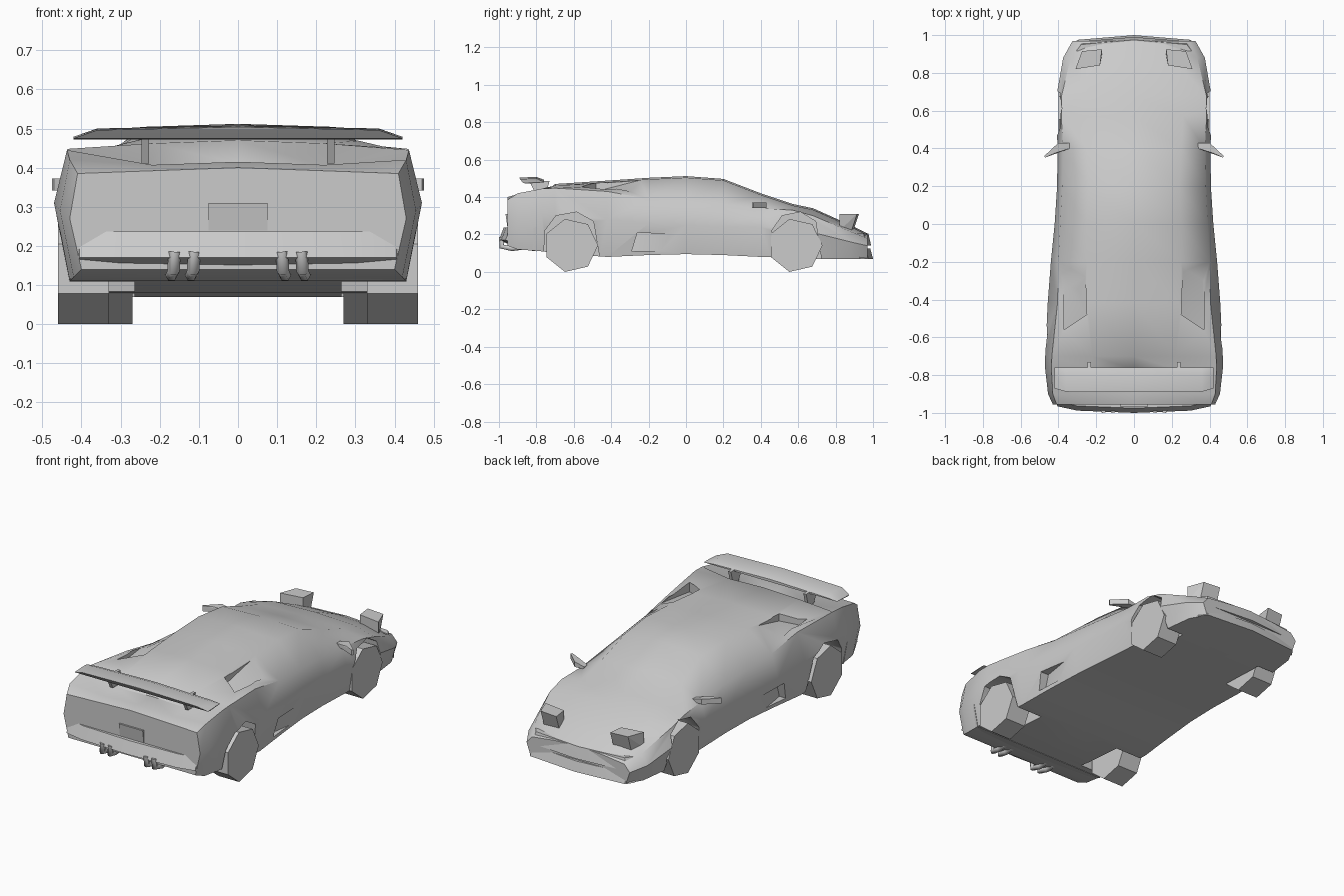
import bpy
import bmesh
import math

default = bpy.data.objects.get("Cube")
if default:
    bpy.data.objects.remove(default, do_unlink=True)

# One plain grey for everything
grey = bpy.data.materials.new("plain grey")
grey.use_nodes = True
GREY = (0.6, 0.6, 0.6, 1)
grey.diffuse_color = GREY
grey.node_tree.nodes["Principled BSDF"].inputs["Base Color"].default_value = GREY


def finish(name, bm):
    """Turn a bmesh into a linked grey object with outward normals."""
    bmesh.ops.recalc_face_normals(bm, faces=bm.faces[:])
    mesh = bpy.data.meshes.new(name)
    bm.to_mesh(mesh)
    bm.free()
    mesh.materials.append(grey)
    obj = bpy.data.objects.new(name, mesh)
    bpy.context.collection.objects.link(obj)
    return obj


def shade(obj, degrees=40):
    bpy.ops.object.select_all(action='DESELECT')
    obj.select_set(True)
    bpy.context.view_layer.objects.active = obj
    bpy.ops.object.shade_smooth_by_angle(angle=math.radians(degrees))


def hull(name, points, side=1):
    """Convex solid around a few points, optionally flipped in x."""
    bm = bmesh.new()
    for x, y, z in points:
        bm.verts.new((side * x, y, z))
    result = bmesh.ops.convex_hull(bm, input=bm.verts[:])
    loose = set(result["geom_interior"]) | set(result["geom_unused"])
    bmesh.ops.delete(bm, geom=[v for v in loose if isinstance(v, bmesh.types.BMVert)],
                     context='VERTS')
    bmesh.ops.dissolve_limit(bm, angle_limit=math.radians(1),
                             verts=bm.verts[:], edges=bm.edges[:])
    return finish(name, bm)


def both(points):
    """Half outline plus its mirror image."""
    return points + [(-x, y, z) for x, y, z in points if x]


def prism(profile, x0, x1):
    """Side profile (y, z) extended between two x positions."""
    return [(x, y, z) for x in (x0, x1) for y, z in profile]


# Body stations: y, floor z, sill x, widest x, widest z, shoulder x, shoulder z, roof x, roof z
stations = [
    (-.955, .14, .40, .43, .27, .41, .385, .22, .40),
    (-.90, .12, .42, .455, .29, .43, .42, .22, .415),
    (-.77, .11, .43, .47, .31, .437, .445, .225, .41),
    (-.70, .10, .43, .47, .31, .435, .448, .22, .47),
    (-.42, .08, .43, .457, .28, .405, .43, .24, .488),
    (-.20, .09, .415, .44, .26, .40, .39, .25, .503),
    (0, .095, .40, .42, .25, .39, .375, .25, .512),
    (.20, .09, .39, .407, .24, .38, .36, .24, .497),
    (.40, .08, .385, .405, .24, .375, .34, .25, .42),
    (.57, .075, .38, .41, .23, .385, .33, .26, .363),
    (.68, .07, .375, .41, .21, .383, .30, .25, .34),
    (.88, .07, .35, .375, .16, .335, .215, .20, .25),
    (.97, .07, .30, .325, .14, .29, .18, .15, .205),
]


def make_body():
    bm = bmesh.new()
    rings = []
    for y, floor, sill, wide, wide_z, shoulder, shoulder_z, roof, roof_z in stations:
        half = [(sill, floor), (wide, wide_z), (shoulder, shoulder_z), (roof, roof_z - .008)]
        loop = [(0, floor)] + half + [(0, roof_z)] + [(-x, z) for x, z in reversed(half)]
        rings.append([bm.verts.new((x, y, z)) for x, z in loop])
    count = len(rings[0])
    for a, b in zip(rings, rings[1:]):
        for i in range(count):
            j = (i + 1) % count
            bm.faces.new((a[i], a[j], b[j], b[i]))
    for ring in (rings[0], rings[-1]):
        bm.faces.new(ring)
    return finish("body", bm)


body = make_body()

# Wheel arches, side intakes, shoulder scoops and the plate recess are cut out
rear_axle, front_axle = -.615, .585
arch = [(-.15, -.05), (-.14, .22), (-.08, .30), (.03, .32), (.12, .27), (.175, -.05)]
cutters = []
for side in (1, -1):
    for axle in (rear_axle, front_axle):
        outline = [(axle + y * (1 if axle < 0 else .9), z) for y, z in arch]
        cutters.append(hull("arch_cutter", prism(outline, .265, .6), side))
    intake = [(-.29, .11), (-.26, .21), (-.05, .20), (-.05, .115)]
    inner = [(.385, y, z) if y < -.2 else (.428, y, z) for y, z in intake]
    cutters.append(hull("intake_cutter", prism(intake, .6, .6) + inner, side))
    scoop = [(.26, -.22, .497), (.37, -.28, .435), (.25, -.48, .43), (.37, -.56, .40)]
    cutters.append(hull("scoop_cutter", scoop + [(x, y, .6) for x, y, z in scoop], side))
for cutter in cutters:
    cutter.hide_render = True
    cut = body.modifiers.new("cut", 'BOOLEAN')
    cut.operation = 'DIFFERENCE'
    cut.solver = 'EXACT'
    cut.object = cutter
    bpy.context.view_layer.objects.active = body
    bpy.ops.object.modifier_apply(modifier=cut.name)
    bpy.data.objects.remove(cutter, do_unlink=True)
shade(body)

# Recessed plate on the tail, leaning so that it faces slightly down
hull("tail_panel", both([(.075, -.965, .31), (.075, -.955, .24), (.075, -.95, .31)]))

# Rear bumper wraps round to the wheel arches
bumper = [(x, y + bow, z) for x, bow in ((0, 0), (.3, .012), (.405, .035))
          for y, z in ((-.975, .237), (-1, .17), (-.88, .12))]
bumper += [(.455, -.80, .24), (.43, -.80, .11), (0, -.80, .11)]
shade(hull("rear_bumper", both(bumper)))

# Nose lips, upper and lower, bowed forward in the middle
for name, top, bottom, reach in (("nose_upper", .205, .14, .99), ("nose_lower", .125, .07, 1)):
    nose = [(x, y, z) for z in (top, bottom)
            for x, y in ((0, reach), (.30, reach - .025), (.33, .93), (0, .93))]
    nose = [(x * .93 if z == top else x, y - (.015 if z == top else 0), z) for x, y, z in nose]
    shade(hull(name, both(nose)))

# Rear wing with drooping tips
wing = []
for x, low, high, back in ((0, .487, .508, -.89), (.36, .478, .50, -.888), (.42, .472, .479, -.87)):
    wing += [(x, back, high - .004), (x, back + .02, low), (x, -.80, high), (x, -.76, low + .006)]
shade(hull("rear_wing", both(wing)))


def tube(name, points, radius):
    """Bent pipe along a short path."""
    curve = bpy.data.curves.new(name, 'CURVE')
    curve.dimensions = '3D'
    curve.bevel_depth = radius
    curve.bevel_resolution = 1
    curve.use_fill_caps = True
    spline = curve.splines.new('POLY')
    spline.points.add(len(points) - 1)
    for point, co in zip(spline.points, points):
        point.co = (*co, 1)
    curve.materials.append(grey)
    obj = bpy.data.objects.new(name, curve)
    bpy.context.collection.objects.link(obj)


for side, label in ((1, "left"), (-1, "right")):
    # Seven-sided wheels
    for place, axle, inner, outer in (("rear", rear_axle, .33, .46), ("front", front_axle, .27, .40)):
        rim = [(axle + .145 * math.cos(i * math.tau / 7), .1415 + .145 * math.sin(i * math.tau / 7))
               for i in range(7)]
        hull(f"{place}_{label}_wheel", prism(rim, inner, outer), side)

    # Wing supports
    strut = [(-.84, .49), (-.73, .485), (-.75, .41), (-.80, .41)]
    hull(f"wing_support_{label}", prism(strut, .228, .246), side)

    # Raised headlamps
    lamp = [(.18, .84), (.31, .82), (.275, .915), (.17, .925)]
    hull(f"headlamp_{label}",
         [(x, y, .31) for x, y in lamp] + [(x, y - (.03 if y > .9 else 0), .22) for x, y in lamp],
         side)

    # Door mirrors on angled arms
    mirror = [(.34, .43), (.40, .43), (.475, .36), (.47, .352), (.42, .375), (.34, .40)]
    shade(hull(f"mirror_{label}",
               [(x, y, z) for x, y in mirror
                for z in ((.342, .372) if x > .39 else (.345, .358))], side))

    # Paired exhaust pipes curling upward
    for number, x in enumerate((.115, .165)):
        path = [(x + .005, -.82, .14), (x + .005, -.93, .125), (x, -.985, .135), (x - .003, -.985, .185)]
        tube(f"exhaust_{label}_{number}", [(side * px, y, z) for px, y, z in path], .016)
